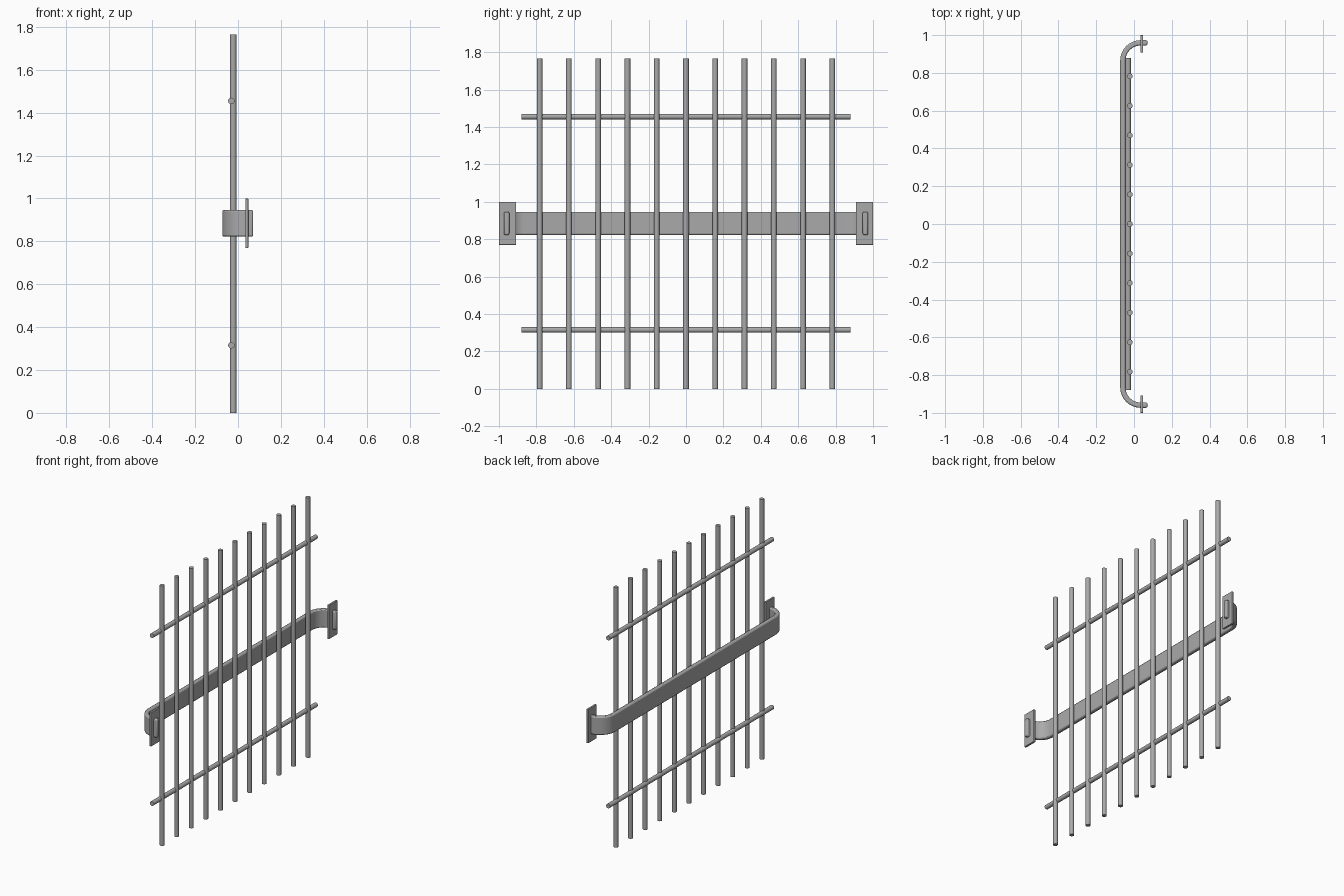
import bpy, bmesh, math
from mathutils import Vector

cube = bpy.data.objects.get("Cube")
if cube:
    bpy.data.objects.remove(cube)

steel = bpy.data.materials.new("grey_steel")
steel.use_nodes = True
GREY = (0.4, 0.4, 0.4, 1)
steel.diffuse_color = GREY
steel.node_tree.nodes["Principled BSDF"].inputs["Base Color"].default_value = GREY


def finish(obj, name, bevel=0):
    obj.name = name
    obj.data.materials.append(steel)
    if bevel:
        mod = obj.modifiers.new("rounded_edges", "BEVEL")
        mod.width = bevel
        mod.segments = 2
        mod.limit_method = "ANGLE"
    bpy.ops.object.select_all(action="DESELECT")
    obj.select_set(True)
    bpy.context.view_layer.objects.active = obj
    bpy.ops.object.shade_smooth_by_angle(angle=math.radians(35))


def rod(name, center, length, along_y=False):
    bpy.ops.mesh.primitive_cylinder_add(
        vertices=20, radius=0.015, depth=length, location=center,
        rotation=(math.pi / 2 if along_y else 0, 0, 0))
    finish(bpy.context.object, name)


# Upright bars
HEIGHT = 1.765
for i in range(11):
    rod(f"upright_bar_{i + 1}", (-0.022, (i - 5) * 0.1565, HEIGHT / 2), HEIGHT)

# Cross rods
for name, z in (("lower_cross_rod", 0.315), ("upper_cross_rod", 1.455)):
    rod(name, (-0.031, 0, z), 1.76, along_y=True)


# Flat band with both ends curved round and through the wall plates
def band_edge(radius):
    half = [Vector((0.035 - radius * math.cos(a), 0.865 + radius * math.sin(a)))
            for a in (math.pi / 2 * k / 12 for k in range(13))]
    half.append(Vector((0.071, 0.865 + radius)))
    return [Vector((p.x, -p.y)) for p in reversed(half)] + half


outer, inner = band_edge(0.108), band_edge(0.08)
bm = bmesh.new()
rings = []
for o, i in zip(outer, inner):
    rings.append([bm.verts.new((p.x, p.y, z)) for p, z in
                  ((o, 0.822), (i, 0.822), (i, 0.946), (o, 0.946))])
for a, b in zip(rings, rings[1:]):
    for k in range(4):
        n = (k + 1) % 4
        bm.faces.new((a[k], a[n], b[n], b[k]))
bm.faces.new(rings[0])
bm.faces.new(rings[-1])
bmesh.ops.recalc_face_normals(bm, faces=bm.faces)
mesh = bpy.data.meshes.new("curved_band")
bm.to_mesh(mesh)
bm.free()
band = bpy.data.objects.new("curved_band", mesh)
bpy.context.collection.objects.link(band)
finish(band, "curved_band", 0.007)

# Wall plates
for name, side in (("front_wall_plate", -1), ("back_wall_plate", 1)):
    bpy.ops.mesh.primitive_cube_add(size=1, location=(0.041, side * 0.954, 0.884))
    plate = bpy.context.object
    plate.scale = (0.014, 0.092, 0.23)
    bpy.ops.object.transform_apply(location=False, rotation=False, scale=True)
    finish(plate, name, 0.002)
